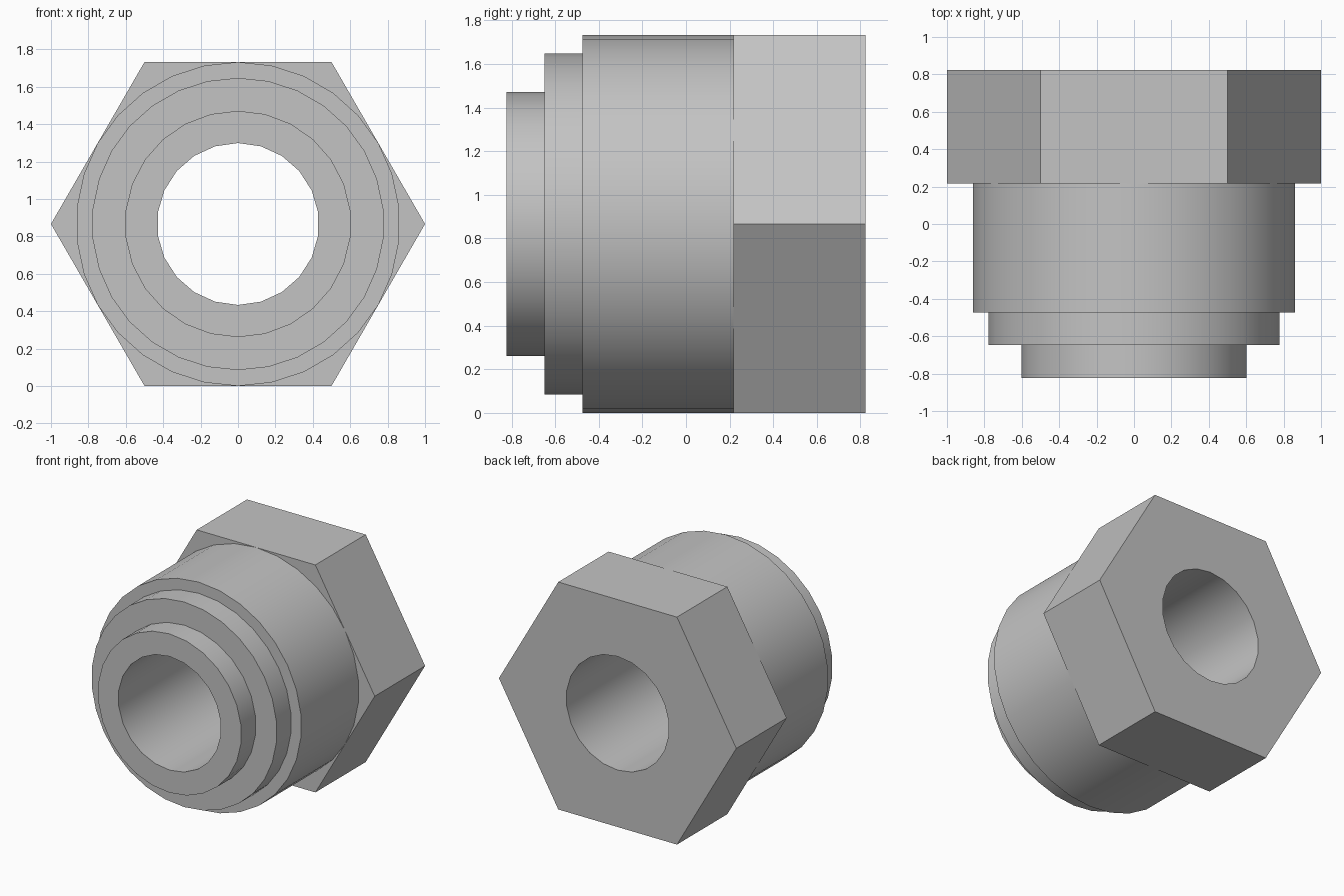
import bpy
import bmesh
from math import cos, sin, pi, radians

if "Cube" in bpy.data.objects:
    bpy.data.objects.remove(bpy.data.objects["Cube"], do_unlink=True)

AXIS_Z = 0.866
BORE = (0.433, 22)        # radius, sides
TIP = (0.605, 26)
COLLAR = (0.781, 30)
SHANK = (0.866, 30)
HEX = (1.0, 6)
Y_FRONT, Y_TIP, Y_COLLAR, Y_HEX, Y_BACK = -0.823, -0.648, -0.474, 0.217, 0.823

grey = bpy.data.materials.new("plain grey")
grey.use_nodes = True
colour = (0.55, 0.55, 0.55, 1)
grey.diffuse_color = colour
grey.node_tree.nodes["Principled BSDF"].inputs["Base Color"].default_value = colour


def ring(bm, section, y):
    """Closed loop of edges around the bore axis."""
    radius, sides = section
    start = 0 if sides == HEX[1] else pi / 2
    angles = [start + 2 * pi * i / sides for i in range(sides)]
    verts = [bm.verts.new((radius * cos(a), y, AXIS_Z + radius * sin(a))) for a in angles]
    return [bm.edges.new((verts[i - 1], verts[i])) for i in range(sides)]


def turned_part(name, profile, closed):
    """Join rings with walls along the axis and flat annuli across it."""
    bm = bmesh.new()
    rings = [ring(bm, section, y) for section, y in profile]
    pairs = list(zip(range(len(rings) - 1), range(1, len(rings))))
    pairs.append((len(rings) - 1, 0))
    for a, b in pairs:
        if profile[a][1] == profile[b][1]:
            if closed or b != 0:
                bmesh.ops.triangle_fill(bm, edges=rings[a] + rings[b],
                                        use_beauty=True, normal=(0, 1, 0))
        else:
            # matching rings become one band of quads
            for e, f in zip(rings[a], rings[b]):
                bm.faces.new((e.verts[0], e.verts[1], f.verts[1], f.verts[0]))
    # orient every face away from the material
    bm.normal_update()
    for face in bm.faces:
        c = face.calc_center_median()
        n = face.normal
        if abs(n.y) > 0.9:
            outward = n.y * (1 if c.y > Y_HEX + 0.1 else -1)
        else:
            outward = n.x * c.x + n.z * (c.z - AXIS_Z)
            if (c.x ** 2 + (c.z - AXIS_Z) ** 2) ** 0.5 < BORE[0] + 0.01:
                outward = -outward
        if outward < 0:
            face.normal_flip()
    mesh = bpy.data.meshes.new(name)
    bm.to_mesh(mesh)
    bm.free()
    mesh.materials.append(grey)
    obj = bpy.data.objects.new(name, mesh)
    bpy.context.collection.objects.link(obj)
    bpy.ops.object.select_all(action="DESELECT")
    obj.select_set(True)
    bpy.context.view_layer.objects.active = obj
    bpy.ops.object.shade_smooth_by_angle(angle=radians(30))


# Hexagonal head with the bore through it
turned_part("hex_head", [(BORE, Y_HEX), (HEX, Y_HEX), (HEX, Y_BACK), (BORE, Y_BACK)], True)

# Stepped round body, open where it meets the head
turned_part("stepped_shank", [
    (SHANK, Y_HEX), (SHANK, Y_COLLAR), (COLLAR, Y_COLLAR), (COLLAR, Y_TIP),
    (TIP, Y_TIP), (TIP, Y_FRONT), (BORE, Y_FRONT), (BORE, Y_HEX)], False)
